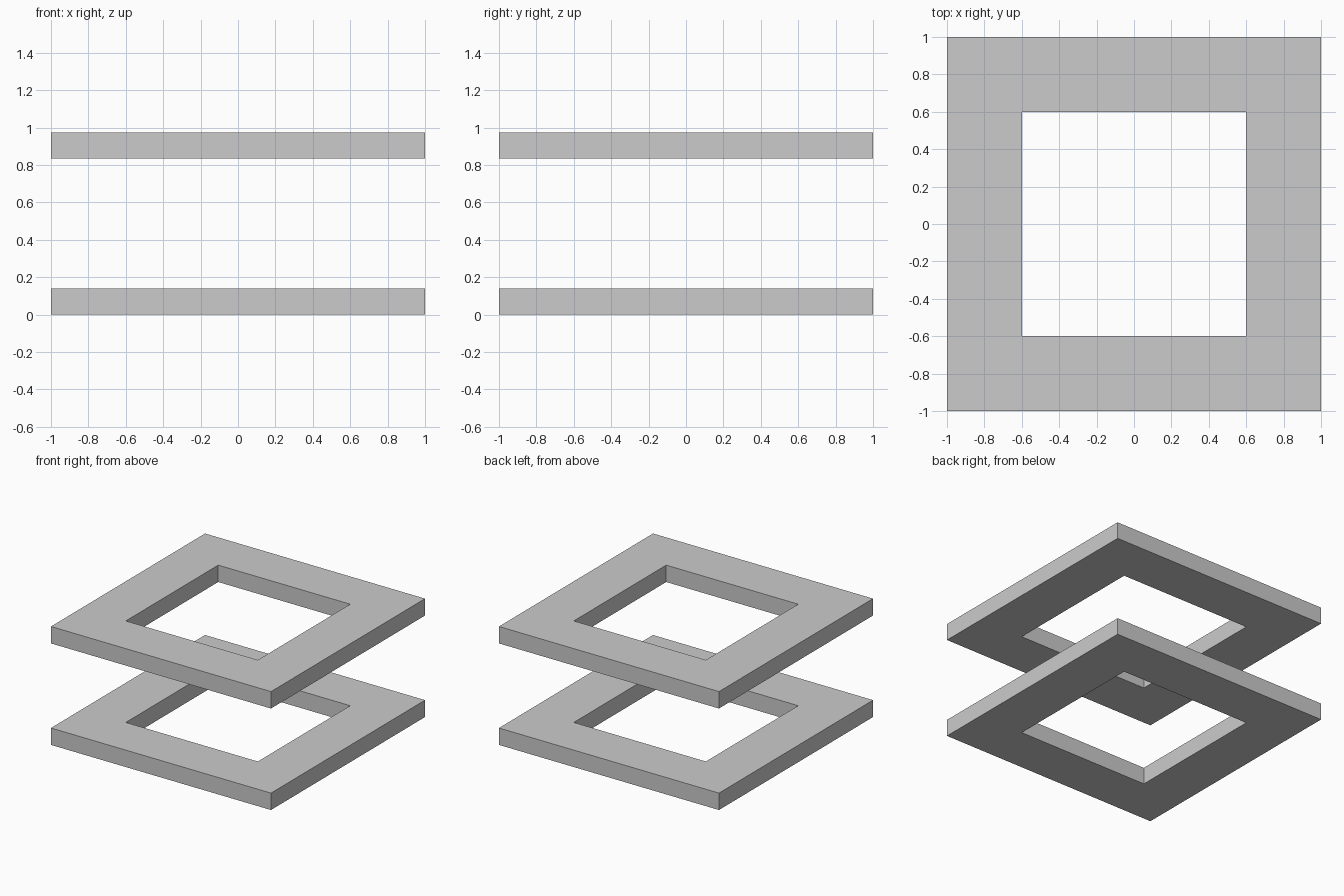
import bpy
import bmesh

if "Cube" in bpy.data.objects:
    bpy.data.objects.remove(bpy.data.objects["Cube"])

OUTER = 1.0       # half width of each frame
INNER = 0.6       # half width of the square opening
THICK = 0.139     # frame thickness


def square_frame(name, z):
    """Flat square ring with mitre-free faces, bottom at height z."""
    bm = bmesh.new()
    corners = [(-1, -1), (1, -1), (1, 1), (-1, 1)]

    def ring(r, h):
        return [bm.verts.new((x * r, y * r, h)) for x, y in corners]

    # Loops travel around the ring's cross-section
    loops = [ring(OUTER, z), ring(OUTER, z + THICK),
             ring(INNER, z + THICK), ring(INNER, z)]
    for i in range(4):
        a, b = loops[i], loops[(i + 1) % 4]
        for j in range(4):
            k = (j + 1) % 4
            bm.faces.new((a[j], a[k], b[k], b[j]))
    bmesh.ops.recalc_face_normals(bm, faces=bm.faces)
    mesh = bpy.data.meshes.new(name)
    bm.to_mesh(mesh)
    bm.free()
    obj = bpy.data.objects.new(name, mesh)
    bpy.context.collection.objects.link(obj)
    return obj


# Two identical frames, one floating above the other
square_frame("lower_frame", 0.0)
square_frame("upper_frame", 0.834)
